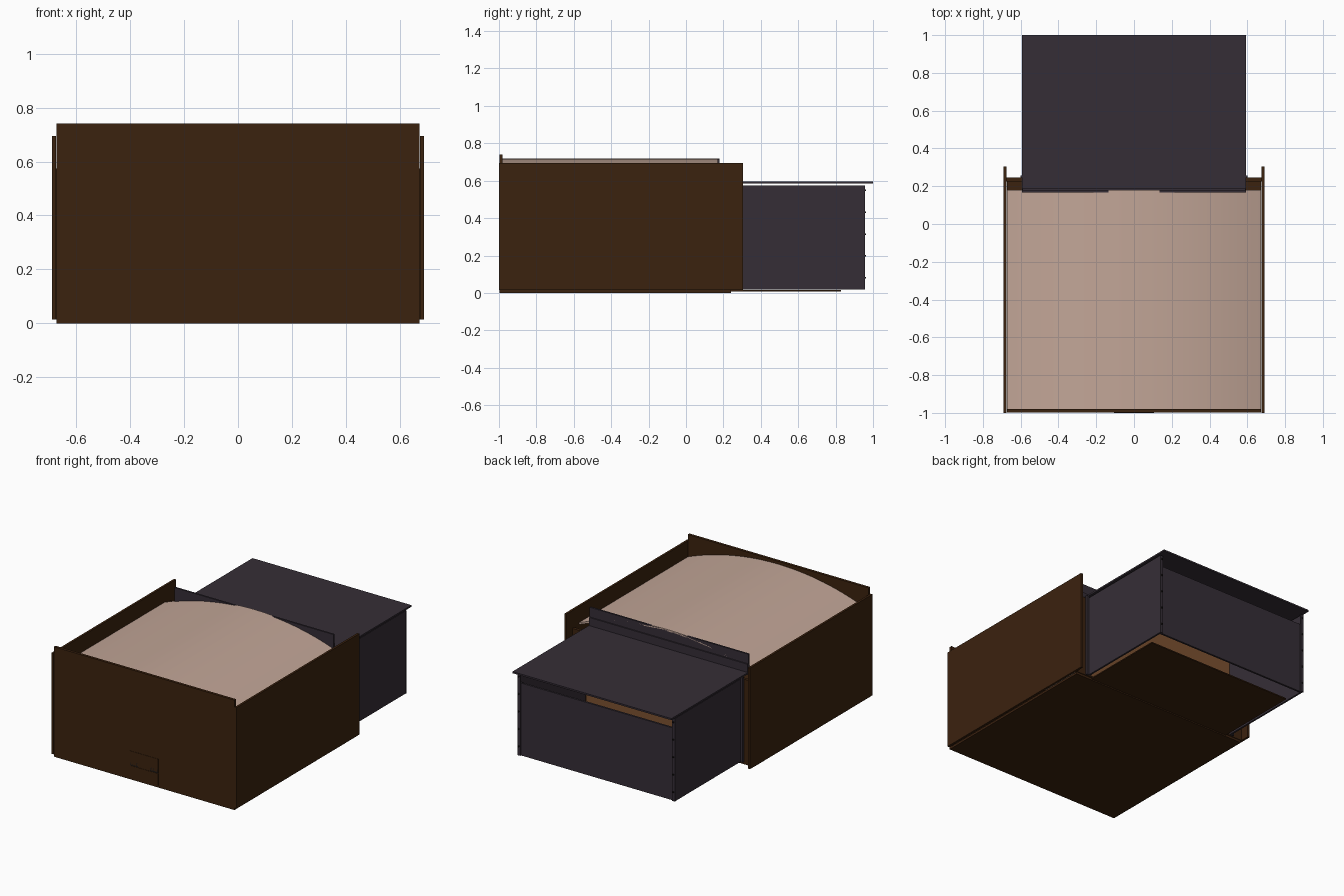
import bpy, bmesh, math

cube = bpy.data.objects.get("Cube")
if cube:
    bpy.data.objects.remove(cube, do_unlink=True)


def material(name, color):
    m = bpy.data.materials.new(name)
    m.use_nodes = True
    m.diffuse_color = (*color, 1)
    bsdf = next(n for n in m.node_tree.nodes if n.type == 'BSDF_PRINCIPLED')
    bsdf.inputs["Base Color"].default_value = (*color, 1)
    bsdf.inputs["Roughness"].default_value = 0.8
    return m


WOOD = material("dark_brown_wood", (0.044, 0.016, 0.0045))
PLY = material("light_brown_wood", (0.2, 0.083, 0.03))
SLATE = material("slate_purple", (0.036, 0.027, 0.037))
PALE = material("pale_bedding", (0.54, 0.38, 0.31))
IRON = material("black_iron", (0.012, 0.009, 0.008))


def finish(name, bm, mat):
    bmesh.ops.recalc_face_normals(bm, faces=bm.faces)
    mesh = bpy.data.meshes.new(name)
    bm.to_mesh(mesh)
    bm.free()
    mesh.materials.append(mat)
    obj = bpy.data.objects.new(name, mesh)
    bpy.context.collection.objects.link(obj)
    return obj


def box(name, x, y, z, mat):
    """Box between (min, max) pairs on each axis."""
    bm = bmesh.new()
    bmesh.ops.create_cube(bm, size=1)
    for v in bm.verts:
        v.co = [r[0] if c < 0 else r[1] for c, r in zip(v.co, (x, y, z))]
    return finish(name, bm, mat)


def pair(name, x, y, z, mat):
    """Mirrored boxes on the left (+x) and right (-x)."""
    box("left_" + name, x, y, z, mat)
    box("right_" + name, (-x[1], -x[0]), y, z, mat)


# Main box
pair("side_wall", (0.675, 0.69), (-1, 0.305), (0.015, 0.695), WOOD)
box("front_panel", (-0.673, 0.673), (-0.998, -0.98), (0, 0.74), WOOD)
box("box_floor", (-0.672, 0.672), (-0.98, 0.24), (0, 0.015), WOOD)
box("back_panel", (-0.675, 0.675), (0.225, 0.245), (0.015, 0.575), WOOD)
box("back_lining", (-0.57, 0.57), (0.245, 0.252), (0.02, 0.575), PLY)

# Arched top, a thin curved sheet
HALF, EDGE, PEAK, THICK, STEPS = 0.672, 0.59, 0.72, 0.012, 40
rise = PEAK - EDGE
radius = (HALF ** 2 + rise ** 2) / (2 * rise)
sweep = math.asin(HALF / radius)
bm = bmesh.new()
ring = []
for r, order in ((radius, 1), (radius - THICK, -1)):
    for i in range(STEPS + 1):
        a = order * sweep * (2 * i / STEPS - 1)
        ring.append(bm.verts.new((r * math.sin(a), -0.98, PEAK - radius + r * math.cos(a))))
face = bm.faces.new(ring)
ext = bmesh.ops.extrude_face_region(bm, geom=[face])
for v in ext["geom"]:
    if isinstance(v, bmesh.types.BMVert):
        v.co.y = 0.18
arch = finish("arched_top", bm, PALE)
bpy.context.view_layer.objects.active = arch
arch.select_set(True)
bpy.ops.object.shade_smooth_by_angle(angle=math.radians(30))
arch.select_set(False)

# Front hatch with a folding lower flap and hinges
box("hatch_upper", (-0.105, 0.105), (-1, -0.997), (0.097, 0.192), WOOD)
box("hatch_flap", (-0.105, 0.105), (-1, -0.997), (0.015, 0.094), WOOD)
pair("hatch_hinge_leaf", (0.045, 0.103), (-1, -0.996), (0.096, 0.104), IRON)
for i, hx in enumerate((0.05, 0.07, 0.096)):
    pair(f"hatch_hinge_pin_{i + 1}", (hx, hx + 0.005), (-1, -0.996), (0.1, 0.122), IRON)

# Rear annex
pair("annex_side", (0.573, 0.585), (0.25, 0.955), (0.018, 0.575), SLATE)
box("annex_back", (-0.573, 0.573), (0.935, 0.948), (0.018, 0.505), SLATE)
box("annex_floor", (-0.55, 0.55), (0.24, 0.83), (0.008, 0.016), WOOD)
box("annex_roof", (-0.592, 0.592), (0.18, 1), (0.584, 0.595), SLATE)
box("roof_upstand", (-0.592, 0.592), (0.168, 0.18), (0.575, 0.715), SLATE)
box("upstand_batten", (-0.59, 0.59), (0.18, 0.188), (0.595, 0.65), SLATE)
pair("annex_post", (0.585, 0.602), (0.245, 0.258), (0.018, 0.59), SLATE)

# Corner strips and screw heads on the annex
pair("corner_strip", (0.565, 0.587), (0.949, 0.956), (0.018, 0.575), SLATE)
for i in range(5):
    z = 0.08 + i * 0.1175
    pair(f"screw_{i + 1}", (0.572, 0.58), (0.955, 0.963), (z - 0.004, z + 0.004), IRON)
